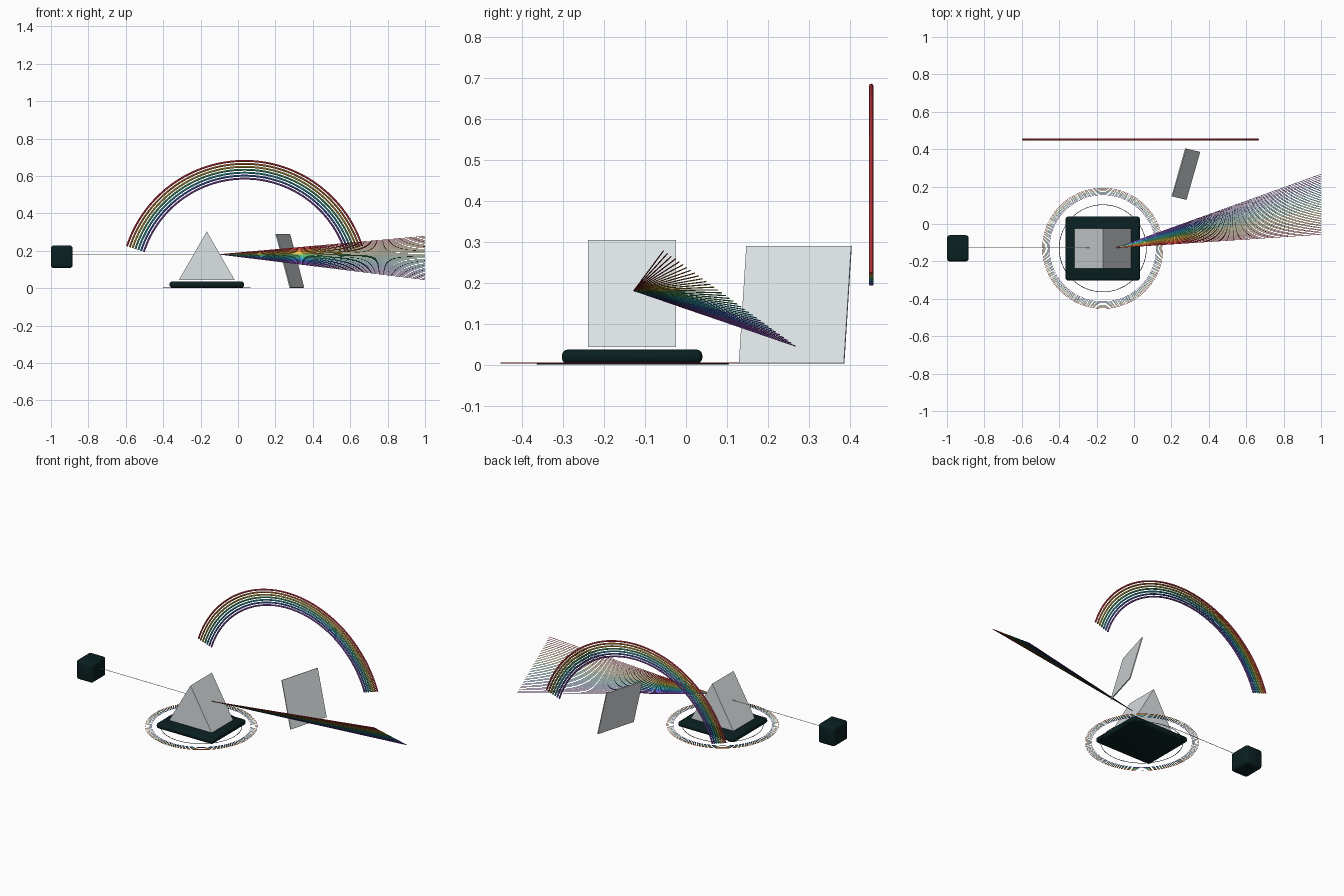
import bpy, bmesh
from math import sin, cos, pi
from mathutils import Vector

cube = bpy.data.objects.get("Cube")
if cube:
    bpy.data.objects.remove(cube, do_unlink=True)


def material(name, r, g, b):
    m = bpy.data.materials.new(name)
    m.use_nodes = True
    m.diffuse_color = (r, g, b, 1)
    m.node_tree.nodes["Principled BSDF"].inputs["Base Color"].default_value = (r, g, b, 1)
    return m


dark = material("dark_teal", 0.003, 0.014, 0.015)
glass = material("pale_glass", 0.72, 0.76, 0.78)
white = material("white_light", 0.95, 0.95, 0.9)
spectrum = [
    material("red", 0.9, 0.06, 0.08),
    material("orange", 0.95, 0.3, 0.05),
    material("yellow", 0.95, 0.7, 0.1),
    material("green", 0.1, 0.52, 0.2),
    material("cyan", 0.05, 0.52, 0.65),
    material("blue", 0.07, 0.18, 0.7),
    material("violet", 0.32, 0.1, 0.57),
]


def mesh_object(name, bm, mat):
    bmesh.ops.recalc_face_normals(bm, faces=bm.faces)
    me = bpy.data.meshes.new(name)
    bm.to_mesh(me)
    bm.free()
    me.materials.append(mat)
    ob = bpy.data.objects.new(name, me)
    bpy.context.collection.objects.link(ob)
    return ob


def select_only(ob):
    bpy.ops.object.select_all(action="DESELECT")
    ob.select_set(True)
    bpy.context.view_layer.objects.active = ob


def rounded_box(name, low, high, bevel, mat):
    low, high = Vector(low), Vector(high)
    bm = bmesh.new()
    bmesh.ops.create_cube(bm, size=1)
    bmesh.ops.scale(bm, vec=high - low, verts=bm.verts)
    bmesh.ops.translate(bm, vec=(low + high) / 2, verts=bm.verts)
    bmesh.ops.bevel(bm, geom=bm.edges[:], offset=bevel, segments=3, profile=0.5, affect="EDGES")
    select_only(mesh_object(name, bm, mat))
    bpy.ops.object.shade_smooth_by_angle()


def extruded(name, outline, offset, mat):
    bm = bmesh.new()
    face = bm.faces.new([bm.verts.new(p) for p in outline])
    ext = bmesh.ops.extrude_face_region(bm, geom=[face])
    moved = [v for v in ext["geom"] if isinstance(v, bmesh.types.BMVert)]
    bmesh.ops.translate(bm, vec=offset, verts=moved)
    mesh_object(name, bm, mat)


def tubes(name, paths, radius, mat, closed=False):
    """Round tubes along one or more point paths."""
    cu = bpy.data.curves.new(name, "CURVE")
    cu.dimensions = "3D"
    cu.bevel_depth = radius
    cu.bevel_resolution = 2
    cu.use_fill_caps = True
    for path in paths:
        sp = cu.splines.new("POLY")
        sp.points.add(len(path) - 1)
        for point, co in zip(sp.points, path):
            point.co = (*co, 1)
        sp.use_cyclic_u = closed
    cu.materials.append(mat)
    ob = bpy.data.objects.new(name, cu)
    bpy.context.collection.objects.link(ob)
    select_only(ob)
    bpy.ops.object.convert(target="MESH")
    bpy.ops.object.shade_smooth_by_angle()


def floor_ring(name, radius, z, thickness, mat):
    angles = [2 * pi * i / 96 for i in range(96)]
    path = [(-0.167 + radius * cos(a), -0.13 + radius * sin(a), z) for a in angles]
    tubes(name, [path], thickness, mat, closed=True)


# Lamp, pedestal and glass prism
rounded_box("lamp_housing", (-1, -0.2, 0.108), (-0.884, -0.06, 0.229), 0.015, dark)
rounded_box("pedestal", (-0.366, -0.303, 0.003), (0.032, 0.04, 0.037), 0.014, dark)
extruded("prism", [(-0.317, -0.239, 0.043), (-0.017, -0.239, 0.043), (-0.167, -0.239, 0.304)],
         (0, 0.215, 0), glass)

# Leaning screen panel
a, b, c = Vector((0.206, 0.147, 0.29)), Vector((0.279, 0.403, 0.29)), Vector((0.354, 0.385, 0.004))
normal = (b - a).cross(c - b).normalized()
extruded("screen_panel", [a, b, c, a + c - b], normal * 0.006, glass)

# Incoming beam
tubes("incoming_beam", [[(-0.9, -0.127, 0.181), (-0.238, -0.127, 0.181)]], 0.0015, white)

# Outgoing fan: five rays of each colour
source = Vector((-0.095, -0.127, 0.181))
first, last = Vector((1, -0.055, 0.278)), Vector((1, 0.266, 0.046))
per_colour = 5
total = per_colour * len(spectrum)
for k, mat in enumerate(spectrum):
    ends = [first.lerp(last, (k * per_colour + j) / (total - 1)) for j in range(per_colour)]
    tubes(mat.name + "_rays", [[source, end] for end in ends], 0.0015, mat)

# Arch bands and coloured floor rings
for k, mat in enumerate(spectrum):
    radius = 0.661 - 0.0158 * k
    angles = [pi * (0.1 + 0.8 * i / 64) for i in range(65)]
    arch = [(0.035 + radius * cos(t), 0.452, 0.02 + radius * sin(t)) for t in angles]
    tubes(mat.name + "_arch_band", [arch], 0.0052, mat)
    floor_ring(mat.name + "_floor_ring", 0.322 - 0.006 * k, 0.004, 0.001, mat)

# Plain inner floor ring
floor_ring("inner_floor_ring", 0.233, 0.0015, 0.0015, dark)
